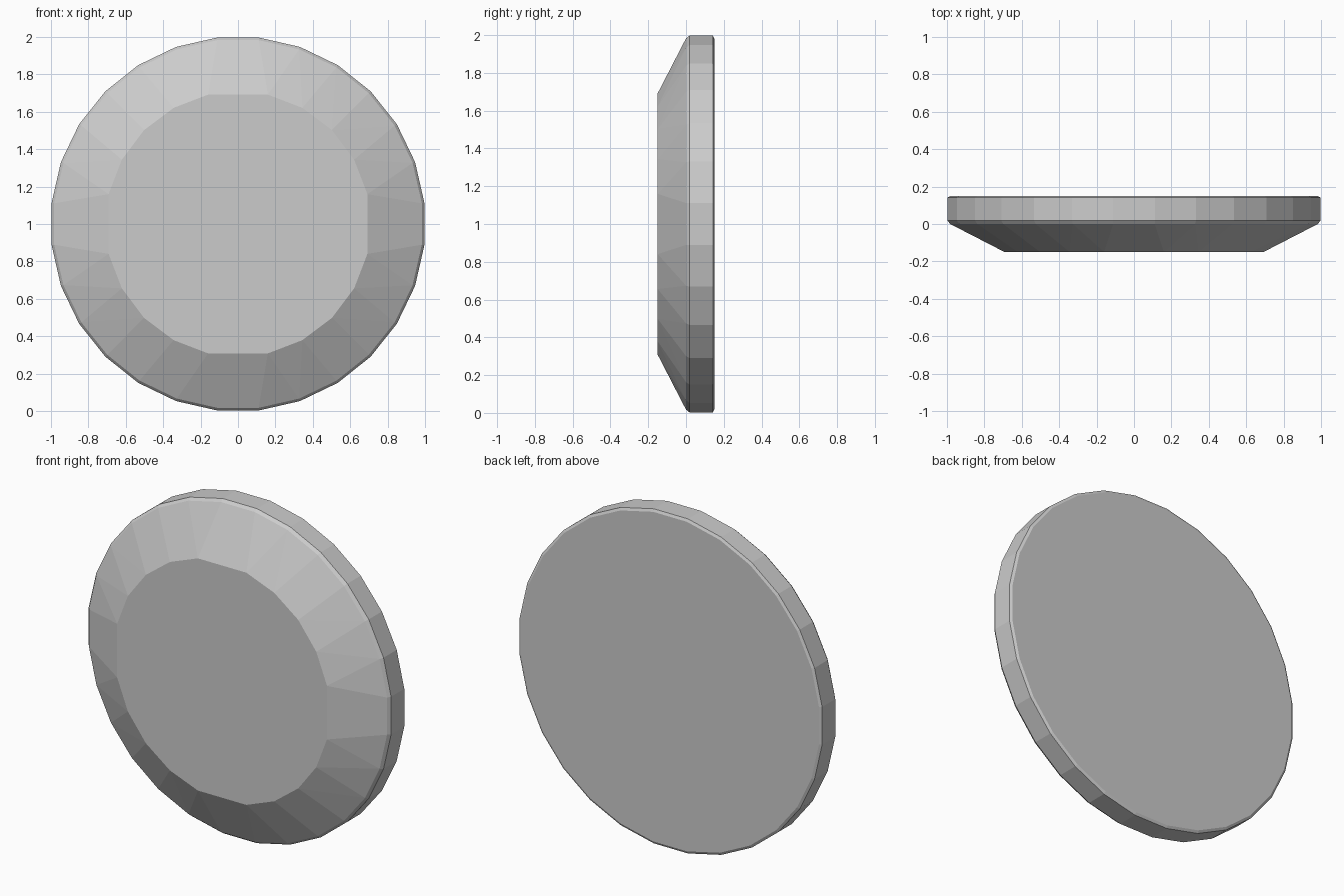
import bpy, bmesh
from math import sin, cos, radians

if "Cube" in bpy.data.objects:
    bpy.data.objects.remove(bpy.data.objects["Cube"])

SIDES = 28
CENTRE_Z = 1.0


def ring(bm, radius, y, angles):
    """Closed loop of edges around the y axis; returns verts and edges."""
    vs = [bm.verts.new((radius * cos(radians(a)), y, CENTRE_Z + radius * sin(radians(a))))
          for a in angles]
    es = [bm.edges.new((vs[i], vs[(i + 1) % len(vs)])) for i in range(len(vs))]
    return vs, es


bm = bmesh.new()

# Front face: flat at top, bottom and sides, finer facets at the corners
face_angles = [q + a for q in (0, 90, 180, 270) for a in (13, 29, 45, 61, 77)]
rings = [ring(bm, 0.71, -0.15, face_angles)]

# Rim: narrow bevels either side of a straight band
rim_angles = [(i + 0.5) * 360 / SIDES for i in range(SIDES)]
for radius, y in ((0.989, 0.0), (1.003, 0.018), (1.003, 0.142), (0.988, 0.15)):
    rings.append(ring(bm, radius, y, rim_angles))

# Sloped cone and rim walls
for (_, a), (_, b) in zip(rings, rings[1:]):
    bmesh.ops.bridge_loops(bm, edges=a + b)

# Flat front and back caps
bm.faces.new(rings[0][0])
bm.faces.new(rings[-1][0])
bmesh.ops.recalc_face_normals(bm, faces=bm.faces)

mesh = bpy.data.meshes.new("bevelled_disc")
bm.to_mesh(mesh)
bm.free()
disc = bpy.data.objects.new("bevelled_disc", mesh)
bpy.context.collection.objects.link(disc)
